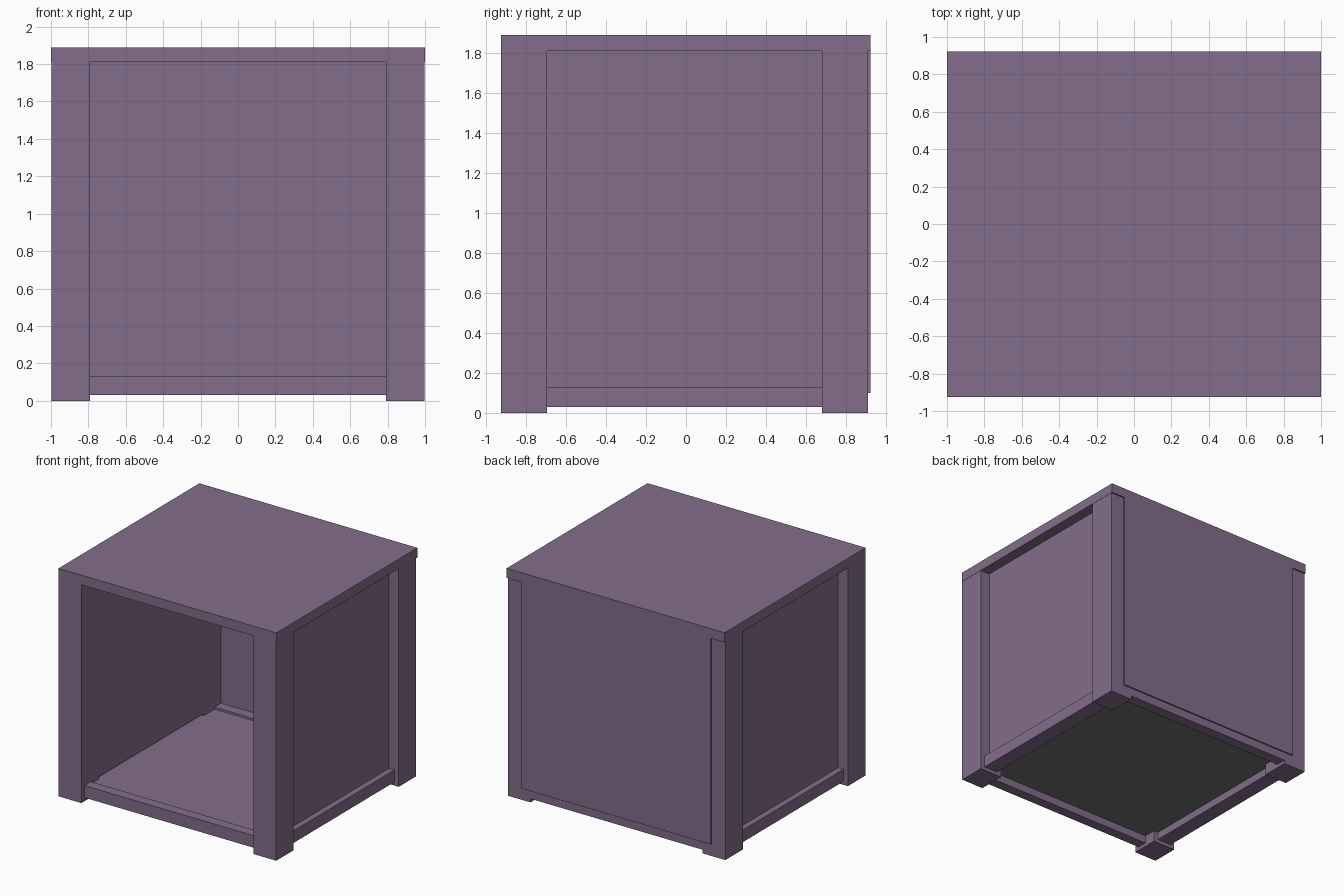
import bpy, bmesh
from mathutils import Vector

if "Cube" in bpy.data.objects:
    bpy.data.objects.remove(bpy.data.objects["Cube"])


def material(name, rgb):
    m = bpy.data.materials.new(name)
    m.diffuse_color = (*rgb, 1)
    m.use_nodes = True
    m.node_tree.nodes["Principled BSDF"].inputs["Base Color"].default_value = m.diffuse_color
    return m


purple = material("dusty purple", (0.227, 0.153, 0.258))
grey = material("dark grey", (0.16, 0.16, 0.16))


def box(name, x, y, z, mats=(purple,)):
    """Axis-aligned box from (min, max) ranges."""
    bm = bmesh.new()
    bmesh.ops.create_cube(bm, size=1)
    for v in bm.verts:
        v.co = Vector([(r[0] + r[1]) / 2 + c * (r[1] - r[0])
                       for c, r in zip(v.co, (x, y, z))])
    bm.normal_update()
    if len(mats) > 1:  # second colour on the underside
        for f in bm.faces:
            f.material_index = 1 if f.normal.z < -0.5 else 0
    me = bpy.data.meshes.new(name)
    bm.to_mesh(me)
    bm.free()
    for m in mats:
        me.materials.append(m)
    ob = bpy.data.objects.new(name, me)
    bpy.context.collection.objects.link(ob)
    return ob


# Top slab
box("top_slab", (-1, 1), (-0.925, 0.922), (1.81, 1.89))

# Posts, side panels and side rails on both sides
for side, s in (("left", -1), ("right", 1)):
    def span(a, b):
        return tuple(sorted((s * a, s * b)))
    box(side + "_front_post", span(0.79, 0.998), (-0.925, -0.695), (0, 1.81))
    box(side + "_back_post", span(0.79, 0.998), (0.68, 0.91), (0, 1.81))
    box(side + "_panel", span(0.79, 0.91), (-0.695, 0.68), (0.13, 1.81))
    box(side + "_rail", span(0.83, 0.96), (-0.695, 0.68), (0.03, 0.13))

# Front and back rails
box("front_rail", (-0.79, 0.79), (-0.885, -0.80), (0.03, 0.13))
box("back_rail", (-0.79, 0.79), (0.82, 0.91), (0.03, 0.13))

# Floor board with grey underside
box("floor_board", (-0.83, 0.83), (-0.80, 0.82), (0.095, 0.112), (purple, grey))

# Thin back panel standing proud of the posts
box("back_panel", (-0.87, 0.87), (0.905, 0.922), (0.10, 1.81))
